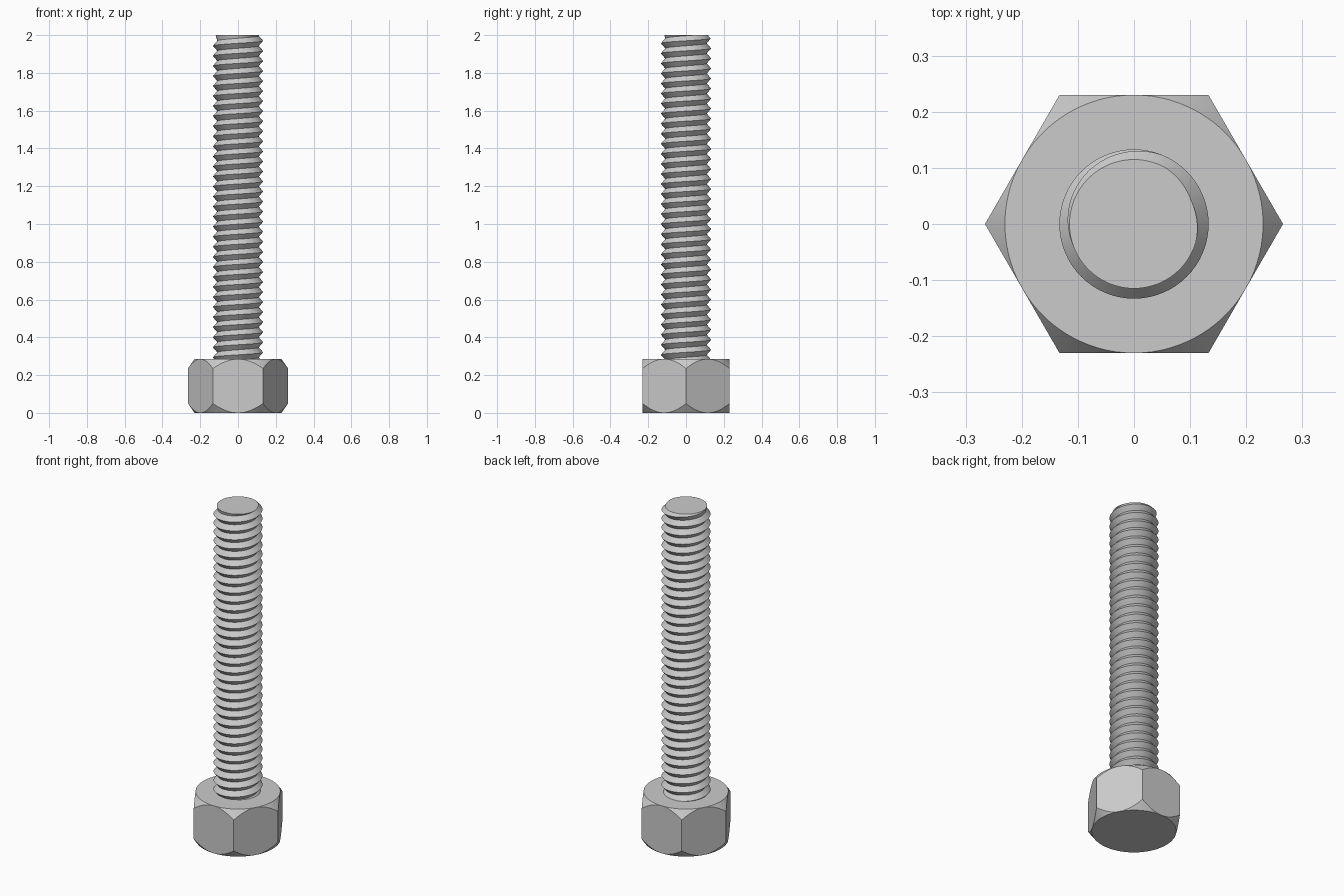
import bpy, bmesh
from math import sin, cos, tan, pi, radians, hypot
from mathutils import Vector

if "Cube" in bpy.data.objects:
    bpy.data.objects.remove(bpy.data.objects["Cube"])

HEIGHT = 2.0
HEAD_H, FLAT_R, CHAMFER = 0.285, 0.23, 0.05      # hexagonal head
CREST, ROOT, PITCH, TIP_R = 0.133, 0.110, 0.0532, 0.115   # threaded shank


def finish(bm, name):
    """Turn a bmesh into a smooth-by-angle object."""
    bmesh.ops.remove_doubles(bm, verts=bm.verts, dist=1e-5)
    bmesh.ops.recalc_face_normals(bm, faces=bm.faces)
    mesh = bpy.data.meshes.new(name)
    bm.to_mesh(mesh)
    bm.free()
    mesh.shade_smooth()
    mesh.set_sharp_from_angle(angle=radians(25))
    obj = bpy.data.objects.new(name, mesh)
    bpy.context.collection.objects.link(obj)
    return obj


def build_head():
    # Hexagon outline, with a conical chamfer cutting the corners top and bottom
    steps = 16
    half_side = FLAT_R * tan(pi / 6)
    slope = CHAMFER / (FLAT_R / cos(pi / 6) - FLAT_R)
    bm = bmesh.new()
    rings = [[], [], [], []]
    for side in range(6):
        a = pi / 6 + side * pi / 3
        for i in range(steps):
            t = half_side * (2 * i / steps - 1)
            x = FLAT_R * cos(a) - t * sin(a)
            y = FLAT_R * sin(a) + t * cos(a)
            r = hypot(x, y)
            drop = (r - FLAT_R) * slope
            cx, cy = x * FLAT_R / r, y * FLAT_R / r
            points = [(cx, cy, 0), (x, y, drop),
                      (x, y, HEAD_H - drop), (cx, cy, HEAD_H)]
            for ring, p in zip(rings, points):
                ring.append(bm.verts.new(p))
    n = len(rings[0])
    for low, high in zip(rings, rings[1:]):
        for i in range(n):
            j = (i + 1) % n
            bm.faces.new((low[i], low[j], high[j], high[i]))
    bm.faces.new(rings[0])
    bm.faces.new(rings[-1])
    return finish(bm, "hex_head")


def build_shank():
    # V-shaped right-hand thread: a crest helix and a root helix half a pitch above
    seg = 64
    start = 1.97 - 34 * PITCH
    bm = bmesh.new()
    crest, root = [], []
    for i in range(37 * seg + 1):
        a = 2 * pi * i / seg
        z = start + PITCH * i / seg
        crest.append(bm.verts.new((CREST * cos(a), CREST * sin(a), z)))
        root.append(bm.verts.new((ROOT * cos(a), ROOT * sin(a), z + PITCH / 2)))
    for i in range(len(crest) - 1):
        bm.faces.new((crest[i], crest[i + 1], root[i + 1], root[i]))
        if i + seg + 1 < len(crest):
            bm.faces.new((root[i], root[i + 1], crest[i + seg + 1], crest[i + seg]))

    # Trim flat at the tip and just inside the head, then cap both ends
    for z, direction in ((HEIGHT, 1), (HEAD_H - 0.02, -1)):
        cut = bmesh.ops.bisect_plane(
            bm, geom=bm.verts[:] + bm.edges[:] + bm.faces[:], dist=1e-6,
            plane_co=Vector((0, 0, z)), plane_no=Vector((0, 0, direction)),
            clear_outer=True)
        edges = [e for e in cut["geom_cut"] if isinstance(e, bmesh.types.BMEdge)]
        bmesh.ops.edgeloop_fill(bm, edges=edges)

    # Tip chamfer
    for v in bm.verts:
        limit = TIP_R + (HEIGHT - v.co.z) * 0.9
        r = hypot(v.co.x, v.co.y)
        if r > limit:
            v.co.x *= limit / r
            v.co.y *= limit / r
    return finish(bm, "threaded_shank")


build_head()
build_shank()
